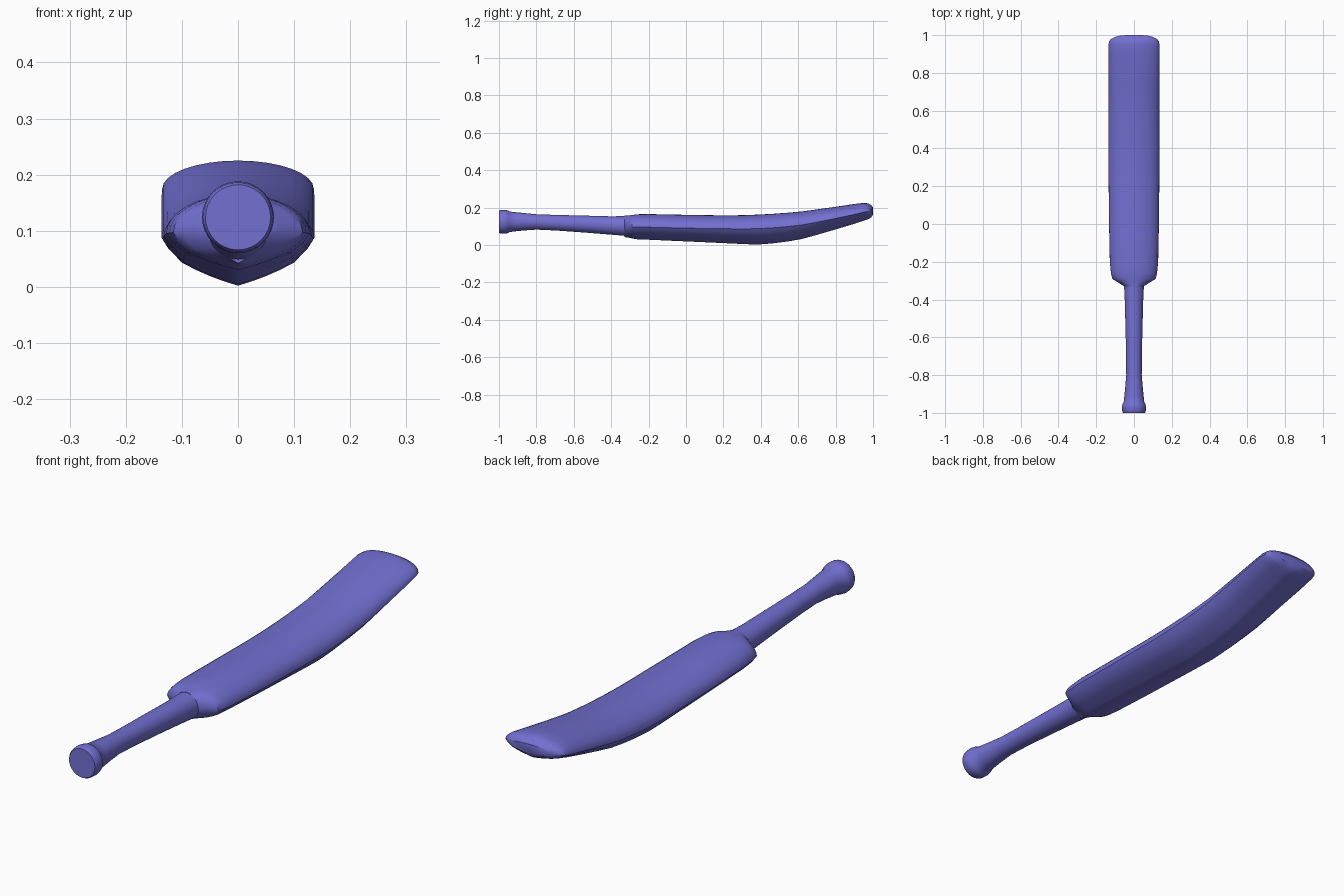
import bpy, bmesh, math

mat = bpy.data.materials.new("violet_blue")
mat.diffuse_color = (0.17, 0.16, 0.64, 1)


def loft(name, rings):
    """Skin a list of closed rings and cap both ends."""
    bm = bmesh.new()
    loops = [[bm.verts.new(p) for p in r] for r in rings]
    n = len(loops[0])
    for a, b in zip(loops, loops[1:]):
        for i in range(n):
            j = (i + 1) % n
            bm.faces.new((a[i], a[j], b[j], b[i]))
    bm.faces.new(loops[0])
    bm.faces.new(loops[-1])
    bmesh.ops.recalc_face_normals(bm, faces=bm.faces)
    me = bpy.data.meshes.new(name)
    bm.to_mesh(me)
    bm.free()
    me.materials.append(mat)
    ob = bpy.data.objects.new(name, me)
    bpy.context.collection.objects.link(ob)
    bpy.context.view_layer.objects.active = ob
    ob.select_set(True)
    bpy.ops.object.shade_smooth_by_angle(angle=math.radians(35))
    ob.select_set(False)
    return ob


# underside of the blade: width fraction, height fraction from spine to edge
UNDER = [(0, 0), (0.18, 0.09), (0.365, 0.2), (0.55, 0.33), (0.73, 0.48),
         (0.91, 0.77)]


def blade_ring(y, w, top, edge, bottom, lean=0.0):
    pts = []
    for i in range(17):                       # domed face, right to left
        t = math.pi * i / 16
        pts.append((w * math.cos(t), edge + (top - edge) * math.sin(t)))
    under = [(w * u, bottom + (edge - bottom) * h) for u, h in UNDER]
    pts += [(-x, z) for x, z in reversed(under)] + under[1:]
    # lean pulls the corners back so that the toe is rounded in plan
    return [(x, y - lean * abs(x / w) ** 4, z) for x, z in pts]


# blade: y, half width, top, edge, bottom, lean
blade = [(-0.33, 0.052, 0.156, 0.100, 0.042), (-0.315, 0.075, 0.157, 0.099, 0.040),
         (-0.30, 0.100, 0.158, 0.098, 0.038), (-0.29, 0.115, 0.160, 0.097, 0.035),
         (-0.26, 0.122, 0.164, 0.096, 0.030), (-0.20, 0.128, 0.165, 0.095, 0.028),
         (0.00, 0.132, 0.161, 0.090, 0.019), (0.20, 0.134, 0.158, 0.087, 0.010),
         (0.30, 0.135, 0.159, 0.086, 0.005), (0.38, 0.136, 0.162, 0.087, 0.002),
         (0.46, 0.136, 0.166, 0.091, 0.008), (0.54, 0.136, 0.172, 0.098, 0.018),
         (0.62, 0.136, 0.179, 0.107, 0.032), (0.70, 0.136, 0.190, 0.122, 0.054),
         (0.80, 0.136, 0.204, 0.142, 0.083), (0.90, 0.136, 0.219, 0.163, 0.113),
         (0.95, 0.135, 0.225, 0.175, 0.130), (0.975, 0.131, 0.222, 0.179, 0.138, 0.006),
         (0.99, 0.122, 0.213, 0.181, 0.147, 0.010), (1.0, 0.105, 0.200, 0.182, 0.162, 0.012)]
loft("blade", [blade_ring(*s) for s in blade])

# handle with flared knob: y, radius, centre height
handle = [(-1.0, 0.058, 0.124), (-0.993, 0.062, 0.124), (-0.97, 0.064, 0.124),
          (-0.953, 0.061, 0.124), (-0.945, 0.055, 0.124), (-0.91, 0.051, 0.124),
          (-0.86, 0.046, 0.124), (-0.80, 0.041, 0.123), (-0.70, 0.0415, 0.119),
          (-0.55, 0.045, 0.112), (-0.40, 0.049, 0.104), (-0.34, 0.052, 0.102),
          (-0.28, 0.056, 0.100)]
N = 32
loft("handle", [[(r * math.cos(2 * math.pi * i / N), y, z + r * math.sin(2 * math.pi * i / N))
                 for i in range(N)] for y, r, z in handle])
